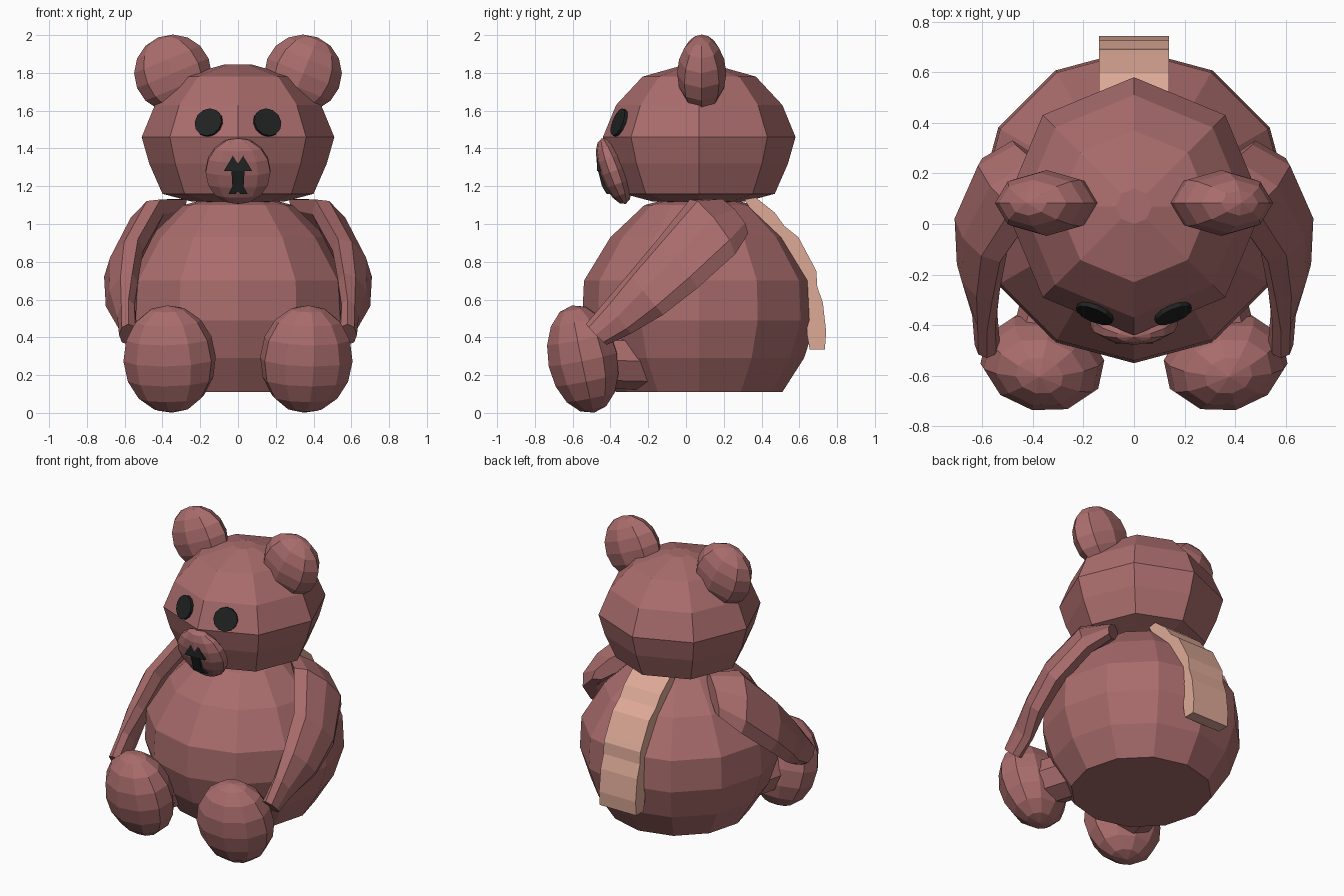
import bpy, bmesh, math
from mathutils import Vector, Matrix, Euler

if "Cube" in bpy.data.objects:
    bpy.data.objects.remove(bpy.data.objects["Cube"])


def material(name, rgb):
    m = bpy.data.materials.new(name)
    m.diffuse_color = (*rgb, 1)
    m.use_nodes = True
    m.node_tree.nodes["Principled BSDF"].inputs["Base Color"].default_value = m.diffuse_color
    return m


FUR = material("dusty rose fur", (0.40, 0.15, 0.15))
TAN = material("light tan", (0.73, 0.40, 0.31))
BLACK = material("black", (0.015, 0.016, 0.016))


def finish(bm, name, mat):
    bmesh.ops.recalc_face_normals(bm, faces=bm.faces)
    mesh = bpy.data.meshes.new(name)
    bm.to_mesh(mesh)
    bm.free()
    mesh.materials.append(mat)
    obj = bpy.data.objects.new(name, mesh)
    bpy.context.collection.objects.link(obj)
    return obj


def loft(name, rings, mat):
    """Skin a list of equal-length point rings and cap both ends."""
    bm = bmesh.new()
    vs = [[bm.verts.new(p) for p in ring] for ring in rings]
    n = len(vs[0])
    for a, b in zip(vs, vs[1:]):
        for i in range(n):
            j = (i + 1) % n
            bm.faces.new((a[i], a[j], b[j], b[i]))
    bm.faces.new(vs[0])
    bm.faces.new(vs[-1])
    return finish(bm, name, mat)


def lathe(name, profile, sides, cy, mat):
    def ring(r, z):
        return [(r * math.sin(2 * math.pi * i / sides),
                 cy + r * math.cos(2 * math.pi * i / sides), z) for i in range(sides)]
    return loft(name, [ring(r, z) for r, z in profile], mat)


def ellipsoid(name, loc, scale, rot, sides, rings, mat):
    bm = bmesh.new()
    bmesh.ops.create_uvsphere(bm, u_segments=sides, v_segments=rings, radius=1)
    e = Euler([math.radians(a) for a in rot])
    bm.transform(Matrix.LocRotScale(Vector(loc), e, Vector(scale)))
    return finish(bm, name, mat)


def cylinder(name, a, b, r, sides, mat):
    a, b = Vector(a), Vector(b)
    bm = bmesh.new()
    bmesh.ops.create_cone(bm, cap_ends=True, segments=sides, radius1=r, radius2=r,
                          depth=(b - a).length)
    q = (b - a).to_track_quat('Z', 'Y')
    bm.transform(Matrix.Translation((a + b) / 2) @ q.to_matrix().to_4x4())
    return finish(bm, name, mat)


# Torso and head
lathe("torso", [(0.44, 0.11), (0.555, 0.29), (0.62, 0.49), (0.61, 0.70), (0.47, 0.93),
                (0.29, 1.10), (0.10, 1.15)], 12, 0.07, FUR)
lathe("head", [(0.07, 1.105), (0.25, 1.12), (0.40, 1.16), (0.47, 1.32), (0.51, 1.46),
               (0.44, 1.63), (0.30, 1.78), (0.07, 1.845)], 8, 0.07, FUR)

# Muzzle
ellipsoid("muzzle", (0, -0.383, 1.28), (0.18, 0.075, 0.185), (20, 0, 0), 10, 8, FUR)

# Nose: triangle, then a flared stem following the muzzle
tri = [(0, 1.41), (0.075, 1.28), (-0.075, 1.28)]
loft("nose", [[(x, y, z) for x, z in tri] for y in (-0.472, -0.43)], BLACK)
stem = [(0.035, 1.29, -0.468), (0.03, 1.20, -0.445), (0.05, 1.16, -0.415),
        (0.012, 1.16, -0.42), (0, 1.175, -0.43), (-0.012, 1.16, -0.42),
        (-0.05, 1.16, -0.415), (-0.03, 1.20, -0.445), (-0.035, 1.29, -0.468)]
loft("mouth", [[(x, y + d, z) for x, z, y in stem] for d in (0, 0.04)], BLACK)

# Back strip, a side profile extruded across x
strip = [(0.31, 1.13), (0.37, 1.14), (0.47, 1.06), (0.52, 0.99), (0.595, 0.93),
         (0.67, 0.79), (0.69, 0.75), (0.695, 0.67), (0.725, 0.58), (0.742, 0.43),
         (0.735, 0.335), (0.655, 0.335), (0.64, 0.42), (0.65, 0.60), (0.62, 0.72),
         (0.48, 0.90), (0.34, 1.08)]
loft("back_strip", [[(x, y, z) for y, z in strip] for x in (-0.138, 0.138)], TAN)

# Arm sections: lower edge, upper edge, half thickness
ARM = [((0.48, 0.33, 0.95), (0.27, 0.16, 1.13), 0.05),
       ((0.60, 0.26, 0.84), (0.41, 0.02, 1.13), 0.08),
       ((0.68, 0.06, 0.66), (0.53, -0.15, 0.92), 0.08),
       ((0.67, -0.12, 0.52), (0.56, -0.30, 0.74), 0.07),
       ((0.60, -0.29, 0.42), (0.58, -0.42, 0.60), 0.05),
       ((0.58, -0.42, 0.36), (0.58, -0.53, 0.47), 0.05)]


def arm_rings(s):
    secs = [(Vector(lo), Vector(hi), t) for lo, hi, t in ARM]
    mids = [(lo + hi) / 2 for lo, hi, t in secs]
    out = []
    for k, (lo, hi, t) in enumerate(secs):
        u = (hi - lo) / 2
        along = mids[min(k + 1, len(mids) - 1)] - mids[max(k - 1, 0)]
        w = along.cross(u).normalized() * t
        pts = [mids[k] + u * math.cos(a) + w * math.sin(a)
               for a in (i * math.pi / 4 for i in range(8))]
        out.append([(s * p.x, p.y, p.z) for p in pts])
    return out


# Paired parts
for s, side in ((1, "left"), (-1, "right")):
    ellipsoid(side + "_ear", (s * 0.345, 0.083, 1.798), (0.205, 0.13, 0.205),
              (0, s * 22.5, 0), 8, 8, FUR)
    loft(side + "_arm", arm_rings(s), FUR)
    ellipsoid(side + "_foot", (s * 0.362, -0.545, 0.285), (0.25, 0.19, 0.29),
              (12, 0, s * 12), 10, 8, FUR)
    cylinder(side + "_leg", (s * 0.35, -0.52, 0.28), (s * 0.24, -0.10, 0.27), 0.15, 8, FUR)
    # Eye disc lying on the head facet
    az, el = math.radians(22.5), math.radians(20)
    n = Vector((s * math.sin(az) * math.cos(el), -math.cos(az) * math.cos(el), math.sin(el)))
    c = Vector((s * 0.153, -0.350, 1.535))
    cylinder(side + "_eye", c - n * 0.012, c + n * 0.014, 0.077, 12, BLACK)
